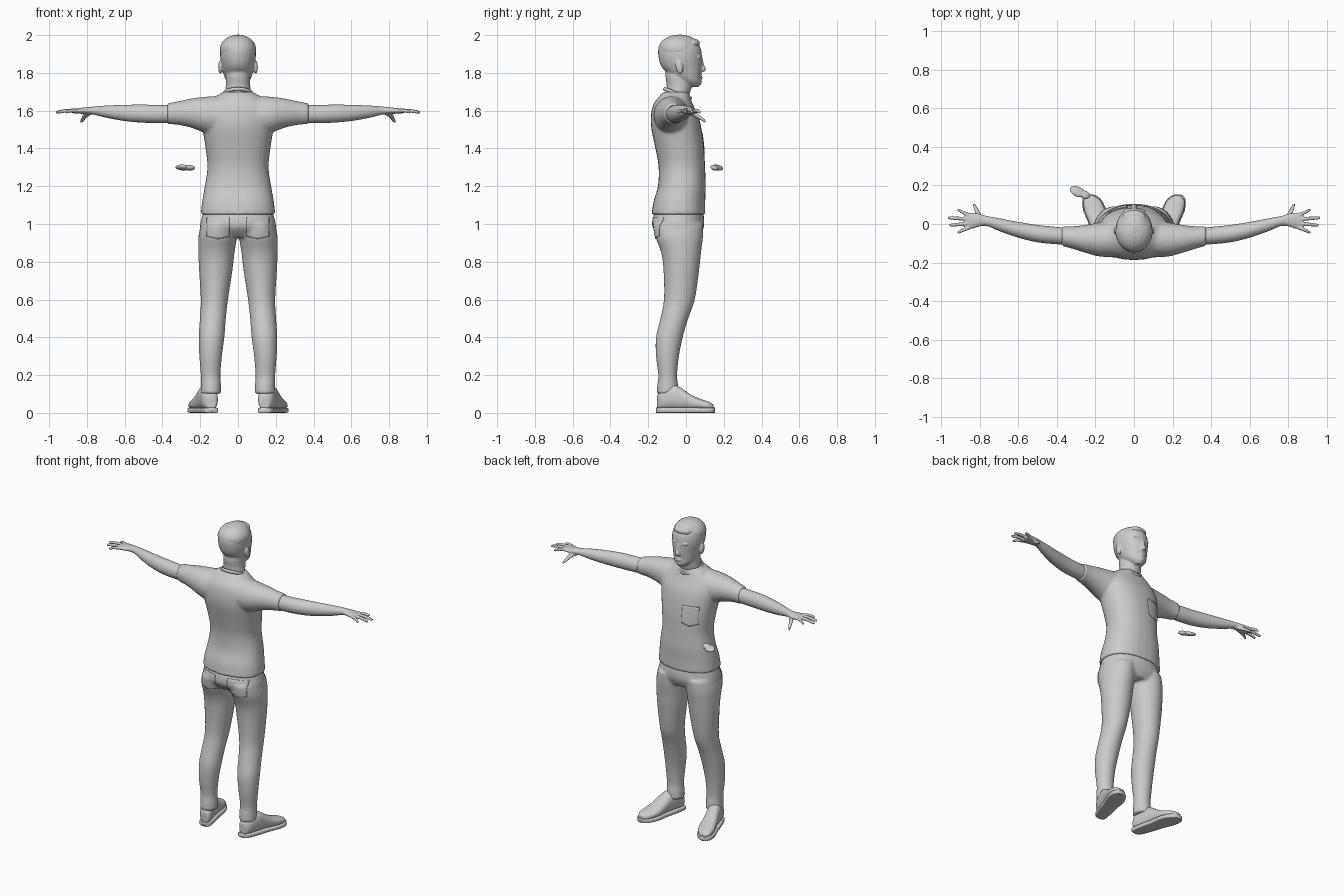
import bpy, bmesh, math
from mathutils import Matrix, Vector

cube = bpy.data.objects.get("Cube")
if cube:
    bpy.data.objects.remove(cube)

grey = bpy.data.materials.new("plain grey")
grey.use_nodes = True
grey.diffuse_color = (0.6, 0.6, 0.6, 1)
grey.node_tree.nodes["Principled BSDF"].inputs["Base Color"].default_value = (0.6, 0.6, 0.6, 1)


def spline(a, b, c, d, t):
    """Smooth in-between value of four neighbouring ring values."""
    return b + 0.5 * t * (c - a + t * (2*a - 5*b + 4*c - d + t * (3*(b - c) + d - a)))


def loft(bm, axis, rings, side=1, power=1.0, steps=4, seg=28):
    """Skin rings (position, centre u, centre v, radius u, radius v) along an axis."""
    smooth = []
    for i in range(len(rings) - 1):
        four = [rings[max(i - 1, 0)], rings[i], rings[i + 1], rings[min(i + 2, len(rings) - 1)]]
        for s in range(steps):
            smooth.append([spline(*vals, s / steps) for vals in zip(*four)])
    smooth.append(rings[-1])
    loops = []
    for p, cu, cv, ru, rv in smooth:
        loop = []
        for k in range(seg):
            a = 2 * math.pi * k / seg
            c, s = math.cos(a), math.sin(a)
            u = cu + ru * math.copysign(abs(c) ** power, c)
            v = cv + rv * math.copysign(abs(s) ** power, s)
            x, y, z = {"x": (p, u, v), "y": (u, p, v), "z": (u, v, p)}[axis]
            loop.append(bm.verts.new((x * side, y, z)))
        loops.append(loop)
    for lo, hi in zip(loops, loops[1:]):
        for k in range(seg):
            n = (k + 1) % seg
            bm.faces.new((lo[k], lo[n], hi[n], hi[k]))
    bm.faces.new(loops[0])
    bm.faces.new(loops[-1])


def blob(bm, centre, radii, rot=None):
    m = Matrix.Translation(centre) @ (rot or Matrix()) @ Matrix.Diagonal((*radii, 1))
    bmesh.ops.create_uvsphere(bm, u_segments=20, v_segments=12, radius=1, matrix=m)


def finish(bm, name, voxel=0, relax=0):
    """Make the object; a voxel size melts its pieces into one skin."""
    bmesh.ops.recalc_face_normals(bm, faces=bm.faces)
    mesh = bpy.data.meshes.new(name)
    bm.to_mesh(mesh)
    bm.free()
    ob = bpy.data.objects.new(name, mesh)
    bpy.context.collection.objects.link(ob)
    mesh.materials.append(grey)
    mesh.polygons.foreach_set("use_smooth", [True] * len(mesh.polygons))
    if voxel:
        r = ob.modifiers.new("Skin", "REMESH")
        r.mode, r.voxel_size, r.use_smooth_shade = "VOXEL", voxel, True
    if relax:
        s = ob.modifiers.new("Relax", "SMOOTH")
        s.factor, s.iterations = 0.5, relax
    return ob


# Shirt: torso and short sleeves
bm = bmesh.new()
loft(bm, "z", [(1.05, 0, -.04, .198, .142), (1.12, 0, -.035, .19, .137),
               (1.2, 0, -.022, .176, .127), (1.3, 0, -.022, .162, .123),
               (1.4, 0, -.033, .172, .129), (1.5, 0, -.05, .187, .133),
               (1.57, 0, -.06, .19, .126), (1.63, 0, -.068, .17, .106),
               (1.67, 0, -.062, .125, .085), (1.7, 0, -.052, .078, .068)], power=.88)
for side in (1, -1):
    loft(bm, "x", [(.06, -.07, 1.57, .1, .11), (.17, -.08, 1.578, .09, .096),
                   (.25, -.077, 1.587, .073, .077), (.32, -.07, 1.587, .058, .062),
                   (.375, -.062, 1.584, .052, .055)], side)
shirt = finish(bm, "shirt", .009, 6)

# Collar band, dipping toward the chest
bm = bmesh.new()
tilt = Matrix.Translation((0, -.045, 1.69)) @ Matrix.Rotation(math.radians(-20), 4, "X")
for i in range(36):
    ring = []
    a = 2 * math.pi * i / 36
    for k in range(8):
        b = 2 * math.pi * k / 8
        r = .074 + .006 * math.cos(b)
        ring.append(bm.verts.new(tilt @ Vector((r * math.cos(a), r * math.sin(a), .01 * math.sin(b)))))
bm.verts.ensure_lookup_table()
for i in range(36):
    for k in range(8):
        j, n = (i + 1) % 36, (k + 1) % 8
        bm.faces.new([bm.verts[q] for q in (i*8 + k, j*8 + k, j*8 + n, i*8 + n)])
finish(bm, "collar")

# Trousers: hips and legs
bm = bmesh.new()
loft(bm, "z", [(1.09, 0, -.035, .175, .12), (1.03, 0, -.04, .193, .136),
               (.98, 0, -.04, .202, .134), (.93, 0, -.03, .185, .1)], power=.9)
for side in (1, -1):
    loft(bm, "z", [(1.0, .1, -.04, .096, .132), (.93, .108, -.036, .102, .126),
                   (.85, .114, -.026, .096, .106), (.75, .118, -.025, .088, .094),
                   (.6, .125, -.035, .072, .082), (.5, .133, -.062, .069, .074),
                   (.4, .14, -.088, .068, .071), (.3, .145, -.098, .06, .061),
                   (.2, .145, -.097, .052, .05), (.15, .143, -.097, .053, .055),
                   (.1, .143, -.097, .054, .058)], side)
trousers = finish(bm, "trousers", .009, 4)

for side, name in ((1, "left"), (-1, "right")):
    # Shoe upper and sole, toes turned out
    def turned(y):
        return .14 + .085 * (y + .155) / .305
    bm = bmesh.new()
    loft(bm, "y", [(y, turned(y), top / 2 + .008, w, top / 2 - .008) for y, w, top in
                   ((-.153, .024, .09), (-.13, .041, .125), (-.07, .046, .148), (-.03, .046, .135),
                    (.02, .05, .1), (.07, .055, .076), (.12, .046, .06), (.147, .02, .042))],
         side, power=.85)
    finish(bm, name + "_shoe", .006, 3)
    bm = bmesh.new()
    loft(bm, "y", [(y, turned(y), .014, w, .014) for y, w in
                   ((-.158, .02), (-.145, .038), (-.07, .048), (.0, .051),
                    (.07, .06), (.12, .051), (.145, .032), (.153, .014))], side, power=.4)
    finish(bm, name + "_sole")

    # Arm, palm, fingers and thumb
    bm = bmesh.new()
    loft(bm, "x", [(.3, -.066, 1.585, .044, .046), (.4, -.06, 1.582, .045, .048),
                   (.5, -.05, 1.584, .045, .048), (.6, -.03, 1.588, .041, .043),
                   (.7, -.003, 1.595, .033, .032), (.76, .015, 1.6, .026, .022),
                   (.8, .02, 1.6, .033, .018), (.84, .017, 1.599, .042, .015),
                   (.875, .014, 1.597, .038, .011)], side)
    for y0, x1, y1 in ((.045, .915, .072), (.025, .965, .032), (.002, .957, -.006), (-.018, .915, -.043)):
        loft(bm, "x", [(.85, y0, 1.6, .011, .011), ((.85 + x1) / 2, (y0 + y1) / 2, 1.6, .01, .01),
                       (x1 - .006, y1, 1.592, .008, .008), (x1, y1, 1.591, .004, .004)], side, seg=12)
    loft(bm, "y", [(.02, .785, 1.592, .02, .014), (.055, .808, 1.575, .014, .013),
                   (.09, .823, 1.552, .01, .01), (.105, .83, 1.54, .005, .006)], side, seg=12)
    finish(bm, name + "_arm", .0045, 3)

# Head: neck, skull, nose, lips, brow, eyes and ears
bm = bmesh.new()
loft(bm, "z", [(1.6, 0, -.06, .06, .055), (1.68, 0, -.045, .068, .062),
               (1.73, 0, -.036, .065, .066), (1.78, 0, -.04, .064, .068), (1.83, 0, -.045, .06, .06)])
loft(bm, "z", [(1.725, 0, .038, .025, .028), (1.75, 0, .02, .054, .06),
               (1.78, 0, .0, .072, .08), (1.83, 0, -.022, .085, .106),
               (1.88, 0, -.03, .094, .115), (1.93, 0, -.034, .092, .112),
               (1.97, 0, -.034, .073, .09), (1.99, 0, -.032, .048, .06), (2.002, 0, -.03, .012, .015)])
loft(bm, "z", [(1.878, 0, .077, .009, .012), (1.845, 0, .08, .012, .016),
               (1.82, 0, .086, .016, .02), (1.806, 0, .08, .016, .016)], seg=14)
blob(bm, (0, .074, 1.775), (.022, .014, .011))
blob(bm, (0, .066, 1.75), (.022, .018, .016))
for side in (1, -1):
    blob(bm, (.032 * side, .068, 1.885), (.026, .014, .008))
    blob(bm, (.032 * side, .061, 1.862), (.014, .012, .008))
    blob(bm, (.094 * side, -.035, 1.83), (.011, .02, .036),
         Matrix.Rotation(math.radians(12), 4, "X"))
finish(bm, "head", .005, 3)

# Short hair swept up over the forehead
bm = bmesh.new()
blob(bm, (0, -.04, 1.925), (.097, .107, .077))
blob(bm, (0, .034, 1.957), (.062, .04, .026))
finish(bm, "hair", .006, 5)


def pocket(name, target, x, z, w, h, front):
    """Thin patch laid onto the cloth, with a pointed lower edge."""
    bm = bmesh.new()
    bmesh.ops.create_grid(bm, x_segments=12, y_segments=12, size=.5)
    for v in bm.verts:
        px, pz = v.co.x, v.co.y
        point = .3 * h * (.5 - abs(px)) * (.5 - pz)
        v.co = (x + px * w, .4 * front, z + pz * h - point)
    ob = finish(bm, name)
    wrap = ob.modifiers.new("Lay", "SHRINKWRAP")
    wrap.target, wrap.wrap_method, wrap.offset = target, "PROJECT", .002
    wrap.use_project_y = True
    wrap.use_negative_direction, wrap.use_positive_direction = front > 0, front < 0
    thick = ob.modifiers.new("Thickness", "SOLIDIFY")
    thick.thickness, thick.offset = .004, 0


pocket("chest_pocket", shirt, -.085, 1.43, .1, .11, 1)
pocket("left_back_pocket", trousers, .105, .985, .12, .1, -1)
pocket("right_back_pocket", trousers, -.105, .985, .12, .1, -1)

# Small loose piece floating before the waist
bm = bmesh.new()
lean = Matrix.Rotation(math.radians(-25), 4, "Z") @ Matrix.Rotation(math.radians(-22), 4, "X")
blob(bm, (-.292, .168, 1.299), (.042, .027, .013), lean)
blob(bm, (-.256, .152, 1.298), (.029, .022, .014), lean)
finish(bm, "floating_piece")
